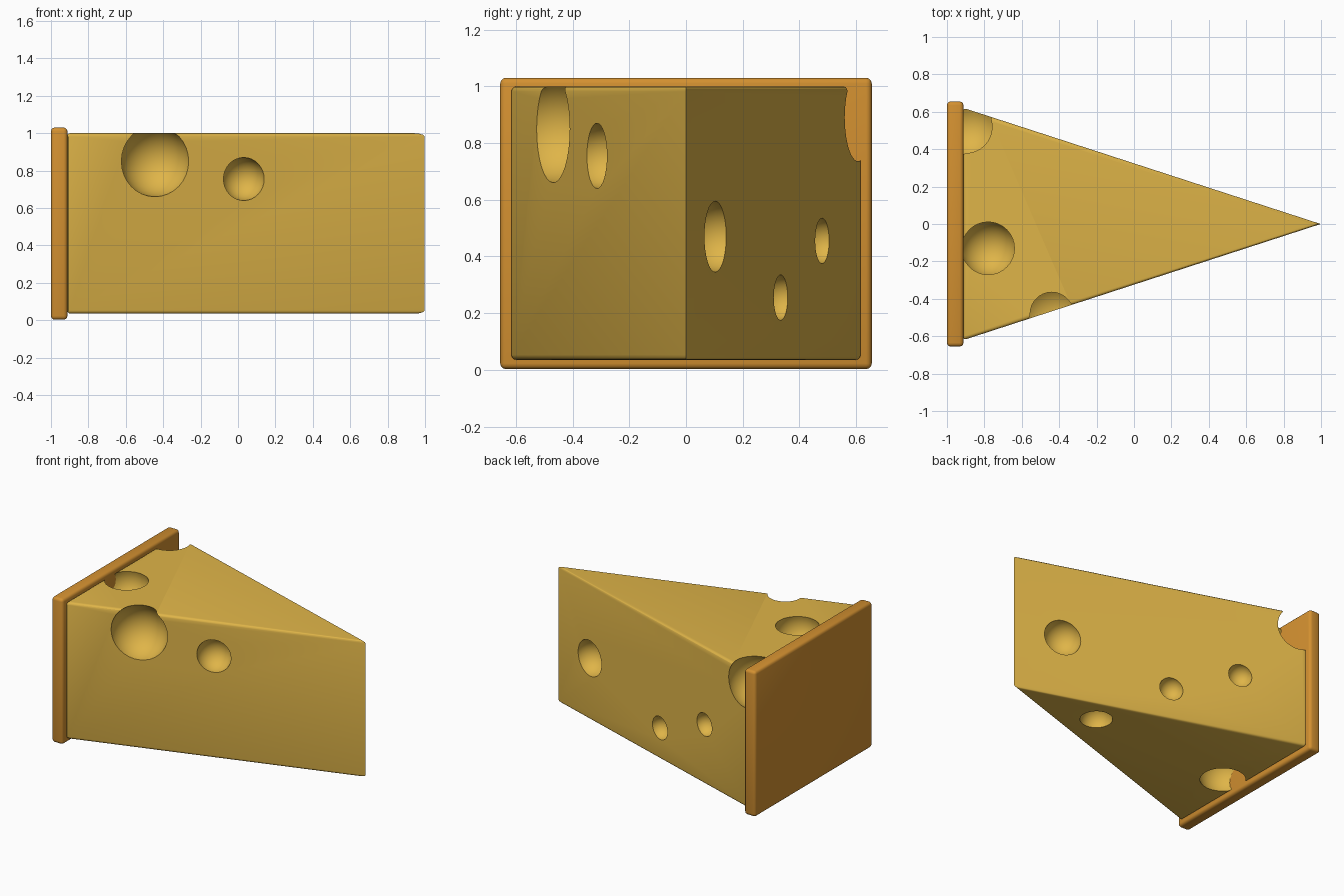
import bpy, bmesh
from mathutils import Matrix, Vector

if "Cube" in bpy.data.objects:
    bpy.data.objects.remove(bpy.data.objects["Cube"])


def material(name, rgb):
    m = bpy.data.materials.new(name)
    m.diffuse_color = (*rgb, 1)
    m.use_nodes = True
    m.node_tree.nodes["Principled BSDF"].inputs["Base Color"].default_value = m.diffuse_color
    return m


def make_object(name, bm, mat):
    bmesh.ops.recalc_face_normals(bm, faces=bm.faces)
    mesh = bpy.data.meshes.new(name)
    bm.to_mesh(mesh)
    bm.free()
    mesh.materials.append(mat)
    ob = bpy.data.objects.new(name, mesh)
    bpy.context.collection.objects.link(ob)
    return ob


def prism(outline, z0, z1):
    """Extrude a plan outline from z0 to z1."""
    bm = bmesh.new()
    face = bm.faces.new([bm.verts.new((x, y, z0)) for x, y in outline])
    up = bmesh.ops.extrude_face_region(bm, geom=[face])["geom"]
    bmesh.ops.translate(bm, vec=(0, 0, z1 - z0),
                        verts=[v for v in up if isinstance(v, bmesh.types.BMVert)])
    return bm


def smooth(ob, angle):
    bpy.ops.object.select_all(action="DESELECT")
    ob.select_set(True)
    bpy.context.view_layer.objects.active = ob
    bpy.ops.object.shade_smooth_by_angle(angle=angle)


cheese_mat = material("cheese yellow", (0.74, 0.46, 0.065))
rind_mat = material("rind orange", (0.65, 0.28, 0.03))

# Rind: rounded slab across the wide end
bm = prism([(-1, -0.655), (-0.912, -0.655), (-0.912, 0.655), (-1, 0.655)], 0.003, 1.03)
bmesh.ops.bevel(bm, geom=bm.edges[:], offset=0.02, segments=3, profile=0.5, affect="EDGES")
rind = make_object("rind", bm, rind_mat)
smooth(rind, 0.6)

# Cheese wedge: triangular prism with every edge but the tip softened
bm = prism([(-0.914, -0.621), (0.998, 0), (-0.914, 0.621)], 0.035, 1.0)
soft = [e for e in bm.edges if min(v.co.x for v in e.verts) < 0.9]
bmesh.ops.bevel(bm, geom=soft, offset=0.018, segments=3, profile=0.5, affect="EDGES")
wedge = make_object("cheese_wedge", bm, cheese_mat)

# Holes: x, y, z, radius
holes = [
    (-0.44, -0.48, 0.85, 0.19),    # front, large
    (0.03, -0.31, 0.755, 0.115),   # front, small
    (-0.78, -0.13, 0.95, 0.15),    # top, against the rind
    (-0.90, 0.52, 0.89, 0.18),     # back top corner
    (0.68, 0.105, 0.47, 0.125),    # back, near the tip
    (-0.03, 0.335, 0.255, 0.08),   # back, low
    (-0.48, 0.48, 0.455, 0.08),    # back, middle
    (0.33, 0.02, 0.04, 0.105),     # underside, middle
    (-0.78, -0.05, 0.10, 0.16),    # underside, against the rind
]
bm = bmesh.new()
for x, y, z, r in holes:
    bmesh.ops.create_uvsphere(bm, u_segments=32, v_segments=16, radius=r,
                              matrix=Matrix.Translation(Vector((x, y, z))))
cutter = make_object("hole_cutter", bm, cheese_mat)
cutter.hide_render = True

# Cut the holes and shade the result
cut = wedge.modifiers.new("holes", "BOOLEAN")
cut.operation = "DIFFERENCE"
cut.solver = "EXACT"
cut.object = cutter
bpy.context.view_layer.objects.active = wedge
bpy.ops.object.modifier_apply(modifier=cut.name)
bpy.data.objects.remove(cutter, do_unlink=True)
smooth(wedge, 0.6)
